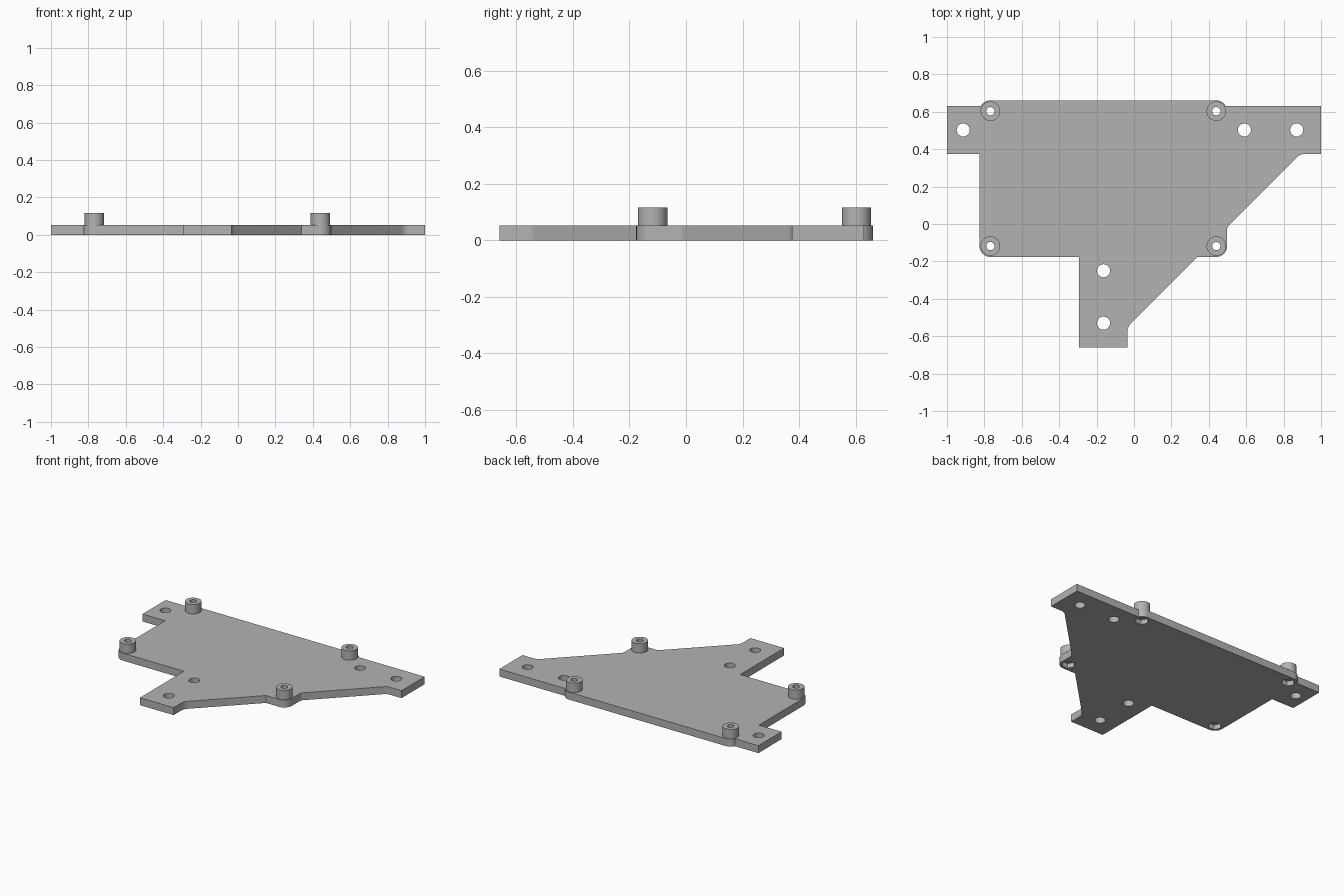
import bpy, bmesh
from math import radians, sin, cos

if "Cube" in bpy.data.objects:
    bpy.data.objects.remove(bpy.data.objects["Cube"])

THICK, TOP = 0.052, 0.117
HUB_R, POST_R, SCREW_R, MOUNT_R, NUT_R = 0.058, 0.052, 0.022, 0.035, 0.044
LEFT, RIGHT, BACK, FRONT = -0.768, 0.44, 0.603, -0.118
HUBS = [(x, y) for x in (LEFT, RIGHT) for y in (BACK, FRONT)]
MOUNTS = [(-0.913, 0.503), (0.59, 0.503), (0.87, 0.503), (-0.163, -0.25), (-0.163, -0.53)]

grey = bpy.data.materials.new("grey plastic")
grey.use_nodes = True
grey.diffuse_color = (0.45, 0.45, 0.45, 1)
grey.node_tree.nodes["Principled BSDF"].inputs["Base Color"].default_value = grey.diffuse_color


def arc(cx, cy, r, start, end, steps=8):
    angles = [radians(start + (end - start) * i / steps) for i in range(steps + 1)]
    return [(cx + r * cos(a), cy + r * sin(a)) for a in angles]


def extrude_outline(bm, outline, z0, z1):
    face = bm.faces.new([bm.verts.new((x, y, z0)) for x, y in outline])
    geom = bmesh.ops.extrude_face_region(bm, geom=[face])["geom"]
    top = [v for v in geom if isinstance(v, bmesh.types.BMVert)]
    bmesh.ops.translate(bm, verts=top, vec=(0, 0, z1 - z0))


def make_object(name, outlines, z0, z1):
    bm = bmesh.new()
    for outline in outlines:
        extrude_outline(bm, outline, z0, z1)
    bmesh.ops.recalc_face_normals(bm, faces=bm.faces[:])
    mesh = bpy.data.meshes.new(name)
    bm.to_mesh(mesh)
    bm.free()
    mesh.materials.append(grey)
    obj = bpy.data.objects.new(name, mesh)
    bpy.context.collection.objects.link(obj)
    return obj


def circles(centres, r, sides):
    return [arc(x, y, r, 0, 360, sides)[:-1] for x, y in centres]


def cut(obj, cutters):
    for cutter in cutters:
        mod = obj.modifiers.new("cut", "BOOLEAN")
        mod.operation, mod.solver, mod.object = "DIFFERENCE", "EXACT", cutter
    bpy.context.view_layer.update()
    graph = bpy.context.evaluated_depsgraph_get()
    mesh = bpy.data.meshes.new_from_object(obj.evaluated_get(graph))
    obj.modifiers.clear()
    obj.data = mesh


def smooth(obj):
    bpy.ops.object.select_all(action="DESELECT")
    obj.select_set(True)
    bpy.context.view_layer.objects.active = obj
    bpy.ops.object.shade_smooth_by_angle(angle=radians(30))


# Plate outline, counter-clockwise from the back left ear
outline = [(-1, 0.63), (-1, 0.375), (LEFT - HUB_R, 0.375)]
outline += arc(LEFT, FRONT, HUB_R, 180, 270)
outline += [(-0.295, FRONT - HUB_R), (-0.295, -0.66), (-0.035, -0.66)]
outline += arc(0.025, -0.575, 0.06, 180, 135)
outline += [(0.339, FRONT - HUB_R)]
outline += arc(RIGHT, FRONT, HUB_R, 270, 360)
outline += arc(0.528, -0.03, 0.03, 180, 135, 4)
outline += arc(0.915, 0.315, 0.06, 135, 90)
outline += [(1, 0.375), (1, 0.63)]
outline += arc(RIGHT, BACK, HUB_R, 27.7, 90)
outline += arc(LEFT, BACK, HUB_R, 90, 152.3)
plate = make_object("mounting_plate", [outline], 0, THICK)

# Hole cutters: mounting holes, screw holes and hexagonal nut pockets below
mount_drill = make_object("mount_hole_cutter", circles(MOUNTS, MOUNT_R, 32), -0.1, 0.2)
screw_drill = make_object("screw_hole_cutter", circles(HUBS, SCREW_R, 24), -0.1, 0.2)
nut_cutter = make_object("nut_pocket_cutter", circles(HUBS, NUT_R, 6), -0.1, 0.033)
cut(plate, [mount_drill, screw_drill, nut_cutter])
smooth(plate)

# Hollow standoffs above the four hubs
for side, x in (("right", LEFT), ("left", RIGHT)):
    for end, y in (("back", BACK), ("front", FRONT)):
        post = make_object(f"{end}_{side}_standoff", circles([(x, y)], POST_R, 40), THICK, TOP)
        cut(post, [screw_drill])
        smooth(post)

for cutter in (mount_drill, screw_drill, nut_cutter):
    bpy.data.objects.remove(cutter)
